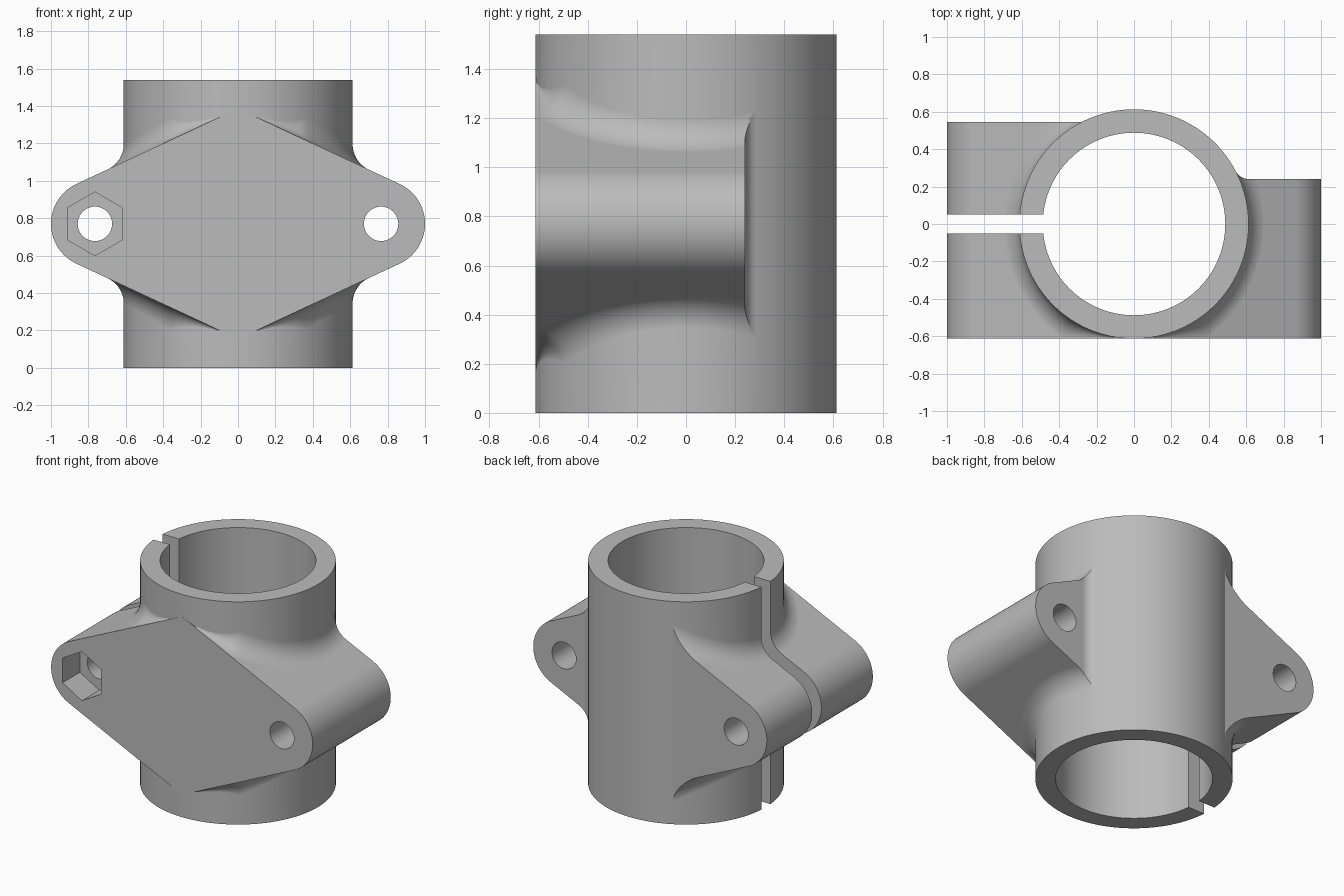
import bpy, bmesh
from math import sin, cos, pi, radians, sqrt, atan2
from mathutils import Vector

cube = bpy.data.objects.get("Cube")
if cube:
    bpy.data.objects.remove(cube, do_unlink=True)

R, BORE, H = 0.613, 0.488, 1.54      # sleeve
MID = H / 2
FRONT, BACK_L, BACK_R = -R, 0.545, 0.24
BOLT_X, LUG_R, SLOPE = 0.765, 0.235, 0.466
APEX = LUG_R * sqrt(1 + SLOPE ** 2) + SLOPE * BOLT_X   # ridge height above MID
FILLET, BACK_FILLET = 0.15, 0.08

grey = bpy.data.materials.new("plain grey")
grey.use_nodes = True
grey.diffuse_color = (0.5, 0.5, 0.5, 1)
grey.node_tree.nodes["Principled BSDF"].inputs["Base Color"].default_value = (0.5, 0.5, 0.5, 1)


def make(name, rings):
    """Closed solid skinned through equal-length rings of points."""
    bm = bmesh.new()
    vs = [[bm.verts.new(p) for p in ring] for ring in rings]
    n = len(vs[0])
    for a, b in zip(vs, vs[1:]):
        for i in range(n):
            j = (i + 1) % n
            bm.faces.new((a[i], a[j], b[j], b[i]))
    bm.faces.new(vs[0])
    bm.faces.new(vs[-1])
    bmesh.ops.recalc_face_normals(bm, faces=bm.faces)
    mesh = bpy.data.meshes.new(name)
    bm.to_mesh(mesh)
    bm.free()
    mesh.materials.append(grey)
    ob = bpy.data.objects.new(name, mesh)
    bpy.context.collection.objects.link(ob)
    return ob


def prism_z(name, pts, z0, z1):
    return make(name, [[(x, y, z) for x, y in pts] for z in (z0, z1)])


def prism_y(name, pts, y0, y1):
    return make(name, [[(x, y, z) for x, z in pts] for y in (y0, y1)])


def arc(cx, cy, r, a0, a1, n):
    return [(cx + r * cos(a0 + (a1 - a0) * i / n), cy + r * sin(a0 + (a1 - a0) * i / n))
            for i in range(n + 1)]


def circle(cx, cy, r, n, start=0):
    return arc(cx, cy, r, start, start + 2 * pi, n)[:-1]


def combine(target, tool, operation):
    mod = target.modifiers.new("cut", 'BOOLEAN')
    mod.operation, mod.solver, mod.object = operation, 'EXACT', tool
    bpy.context.view_layer.update()
    deps = bpy.context.evaluated_depsgraph_get()
    mesh = bpy.data.meshes.new_from_object(target.evaluated_get(deps))
    target.modifiers.clear()
    target.data = mesh
    bpy.data.objects.remove(tool, do_unlink=True)


def fillet_wedge(sx, sz):
    """Rolling-ball blend between a sloped lug face and the sleeve."""
    rings = []
    normal = Vector((SLOPE, 0, 1)).normalized()
    for i in range(61):
        t = radians(-80 + 155 * i / 60)
        r = FILLET
        if t < -0.2:
            r = min(r, (R - 0.0005) / abs(sin(t)) - R)
        out = Vector((cos(t), sin(t), 0))
        c = out * (R + r - 0.0002)
        c.z = APEX - SLOPE * c.x + r * sqrt(1 + SLOPE ** 2) - 0.0003
        ring = [c + (-out).slerp(-normal, k / 12) * r for k in range(13)]
        core = out * (R - 0.08)
        core.z = APEX - SLOPE * core.x - 0.1
        rings.append([(sx * p.x, p.y, MID + sz * p.z) for p in ring + [core]])
    return make("fillet", rings)


# Diamond flange with rounded ends
half = pi / 2 - atan2(SLOPE, 1)
outline = (arc(BOLT_X, MID, LUG_R, -half, half, 40) + [(0, MID + APEX)]
           + arc(-BOLT_X, MID, LUG_R, pi - half, pi + half, 40) + [(0, MID - APEX)])
lugs = prism_y("lugs", outline, FRONT, 0.9)
for sx in (1, -1):
    for sz in (1, -1):
        combine(lugs, fillet_wedge(sx, sz), 'UNION')

# Trim the backs of both lugs, with the small blend on the shallow one
cy = BACK_R + BACK_FILLET
cx = sqrt((R + BACK_FILLET) ** 2 - cy ** 2)
trim = ([(1.2, BACK_R)]
        + arc(cx, cy, BACK_FILLET, -pi / 2, atan2(-cy, -cx), 12)
        + [(0.3, 0.4), (-0.1, BACK_L), (-1.2, BACK_L), (-1.2, 1.3), (1.2, 1.3)])
combine(lugs, prism_z("trim", trim, -1, 3), 'DIFFERENCE')

# Sleeve, bore and clamping slit
clamp = prism_z("clamp_bracket", circle(0, 0, R, 160), 0, H)
combine(clamp, lugs, 'UNION')
combine(clamp, prism_z("bore", circle(0, 0, BORE, 128), -1, 3), 'DIFFERENCE')
slit = [(-1.5, -0.05), (0, -0.05), (0, 0.05), (-1.5, 0.05)]
combine(clamp, prism_z("slit", slit, -1, 3), 'DIFFERENCE')

# Bolt holes and hexagonal nut pocket
for sx in (1, -1):
    combine(clamp, prism_y("hole", circle(sx * BOLT_X, MID, 0.092, 48), -2, 2), 'DIFFERENCE')
pocket = circle(-BOLT_X, MID, 0.17, 6, pi / 2)
combine(clamp, prism_y("pocket", pocket, -2, FRONT + 0.19), 'DIFFERENCE')

# Smooth curves, crisp edges
bpy.ops.object.select_all(action='DESELECT')
clamp.select_set(True)
bpy.context.view_layer.objects.active = clamp
bpy.ops.object.shade_smooth_by_angle(angle=radians(25))
weighted = clamp.modifiers.new("weighted normals", 'WEIGHTED_NORMAL')
weighted.keep_sharp = True
